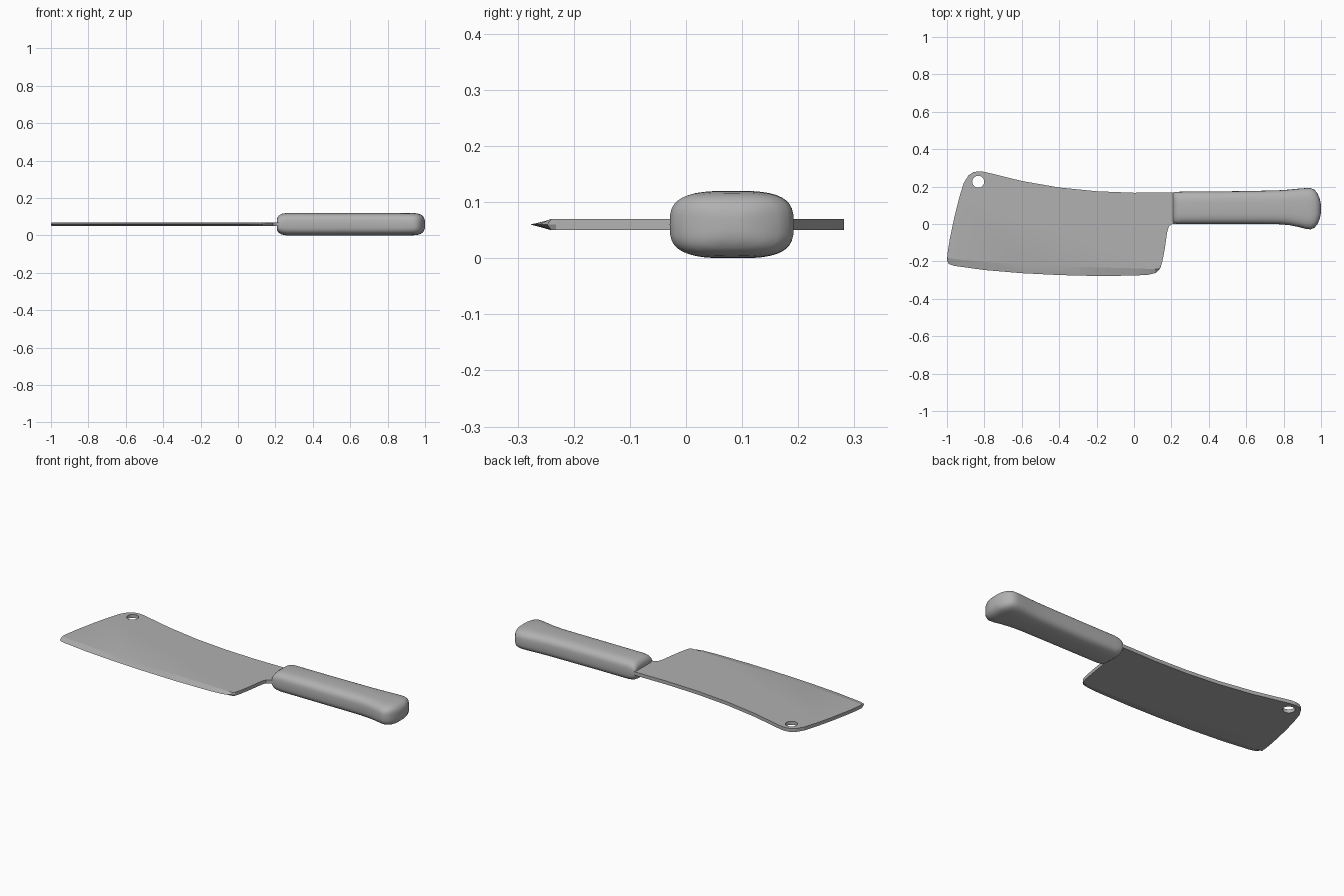
import bpy, bmesh, math

if "Cube" in bpy.data.objects:
    bpy.data.objects.remove(bpy.data.objects["Cube"])

ZC = 0.06      # mid plane of the knife
T = 0.01       # half thickness of the blade

steel = bpy.data.materials.new("dark_grey")
steel.diffuse_color = (0.44, 0.44, 0.44, 1)
steel.use_nodes = True
steel.node_tree.nodes["Principled BSDF"].inputs["Base Color"].default_value = steel.diffuse_color


def make_object(name, bm, angle):
    bmesh.ops.recalc_face_normals(bm, faces=bm.faces)
    me = bpy.data.meshes.new(name)
    bm.to_mesh(me)
    bm.free()
    me.materials.append(steel)
    ob = bpy.data.objects.new(name, me)
    bpy.context.collection.objects.link(ob)
    bpy.ops.object.select_all(action='DESELECT')
    ob.select_set(True)
    bpy.context.view_layer.objects.active = ob
    bpy.ops.object.shade_smooth_by_angle(angle=math.radians(angle))
    return ob


# Blade: heel and spine outline, then cutting edge with its ground bevel
back = [(0.142, -0.232), (0.152, -0.2), (0.165, -0.13), (0.178, -0.04),
        (0.187, -0.012), (0.205, 0), (0.26, 0.005),
        (0.26, 0.168), (0.15, 0.168), (0, 0.167), (-0.2, 0.175), (-0.4, 0.195),
        (-0.6, 0.23), (-0.8, 0.279), (-0.83, 0.282), (-0.86, 0.277),
        (-0.885, 0.26), (-0.91, 0.22), (-0.935, 0.14), (-0.96, 0.04),
        (-0.985, -0.08), (-0.996, -0.15)]
# edge x, edge y, bevel start x, bevel start y
edge = [(-1.0, -0.195, -0.998, -0.182), (-0.99, -0.214, -0.96, -0.187),
        (-0.96, -0.224, -0.93, -0.19), (-0.8, -0.246, -0.8, -0.202),
        (-0.6, -0.263, -0.6, -0.215), (-0.4, -0.273, -0.4, -0.225),
        (-0.2, -0.278, -0.2, -0.232), (0, -0.276, 0, -0.237),
        (0.08, -0.271, 0.08, -0.24), (0.115, -0.262, 0.112, -0.241),
        (0.132, -0.247, 0.13, -0.24)]

bm = bmesh.new()
columns = []
for x, y in back:
    columns.append([bm.verts.new((x, y, ZC + s * T)) for s in (1, 0, -1)])
for ex, ey, bx, by in edge:
    columns.append([bm.verts.new((bx, by, ZC + T)), bm.verts.new((ex, ey, ZC)),
                    bm.verts.new((bx, by, ZC - T))])
for a, b in zip(columns, columns[1:] + columns[:1]):
    for k in (0, 1):
        bm.faces.new((a[k], b[k], b[k + 1], a[k + 1]))
bm.faces.new([c[0] for c in columns])
bm.faces.new([c[2] for c in columns][::-1])
blade = make_object("blade", bm, 12)

# Hanging hole
bpy.ops.mesh.primitive_cylinder_add(vertices=32, radius=0.032, depth=0.2,
                                    location=(-0.833, 0.226, ZC))
cutter = bpy.context.object
cutter.name = "hole_cutter"
cutter.data.materials.append(steel)
cutter.hide_render = True
mod = blade.modifiers.new("hole", 'BOOLEAN')
mod.operation = 'DIFFERENCE'
mod.solver = 'EXACT'
mod.object = cutter
bpy.context.view_layer.objects.active = blade
bpy.ops.object.modifier_apply(modifier=mod.name)
bpy.data.objects.remove(cutter)

# Handle: rounded sections lofted along x (x, y low, y high, half height)
sections = [(0.208, 0.02, 0.155, 0.022), (0.21, 0.008, 0.166, 0.034),
            (0.218, 0.002, 0.17, 0.046), (0.232, 0, 0.172, 0.055),
            (0.26, 0, 0.173, 0.06), (0.45, 0, 0.174, 0.06), (0.65, 0, 0.177, 0.06),
            (0.77, -0.001, 0.18, 0.06), (0.83, -0.006, 0.184, 0.06),
            (0.88, -0.016, 0.189, 0.06), (0.92, -0.026, 0.192, 0.06),
            (0.945, -0.029, 0.192, 0.059), (0.965, -0.02, 0.183, 0.056),
            (0.98, -0.002, 0.165, 0.05), (0.991, 0.022, 0.14, 0.041),
            (0.998, 0.048, 0.115, 0.026), (1.0, 0.068, 0.095, 0.012)]
N, P = 40, 2 / 3.2


def power(v):
    return math.copysign(abs(v) ** P, v)


bm = bmesh.new()
rings = []
for x, lo, hi, h in sections:
    ring = []
    for i in range(N):
        a = 2 * math.pi * i / N
        ring.append(bm.verts.new((x, (lo + hi) / 2 + (hi - lo) / 2 * power(math.cos(a)),
                                  ZC + h * power(math.sin(a)))))
    rings.append(ring)
for a, b in zip(rings, rings[1:]):
    for i in range(N):
        j = (i + 1) % N
        bm.faces.new((a[i], a[j], b[j], b[i]))
bm.faces.new(rings[0][::-1])
bm.faces.new(rings[-1])
make_object("handle", bm, 50)
